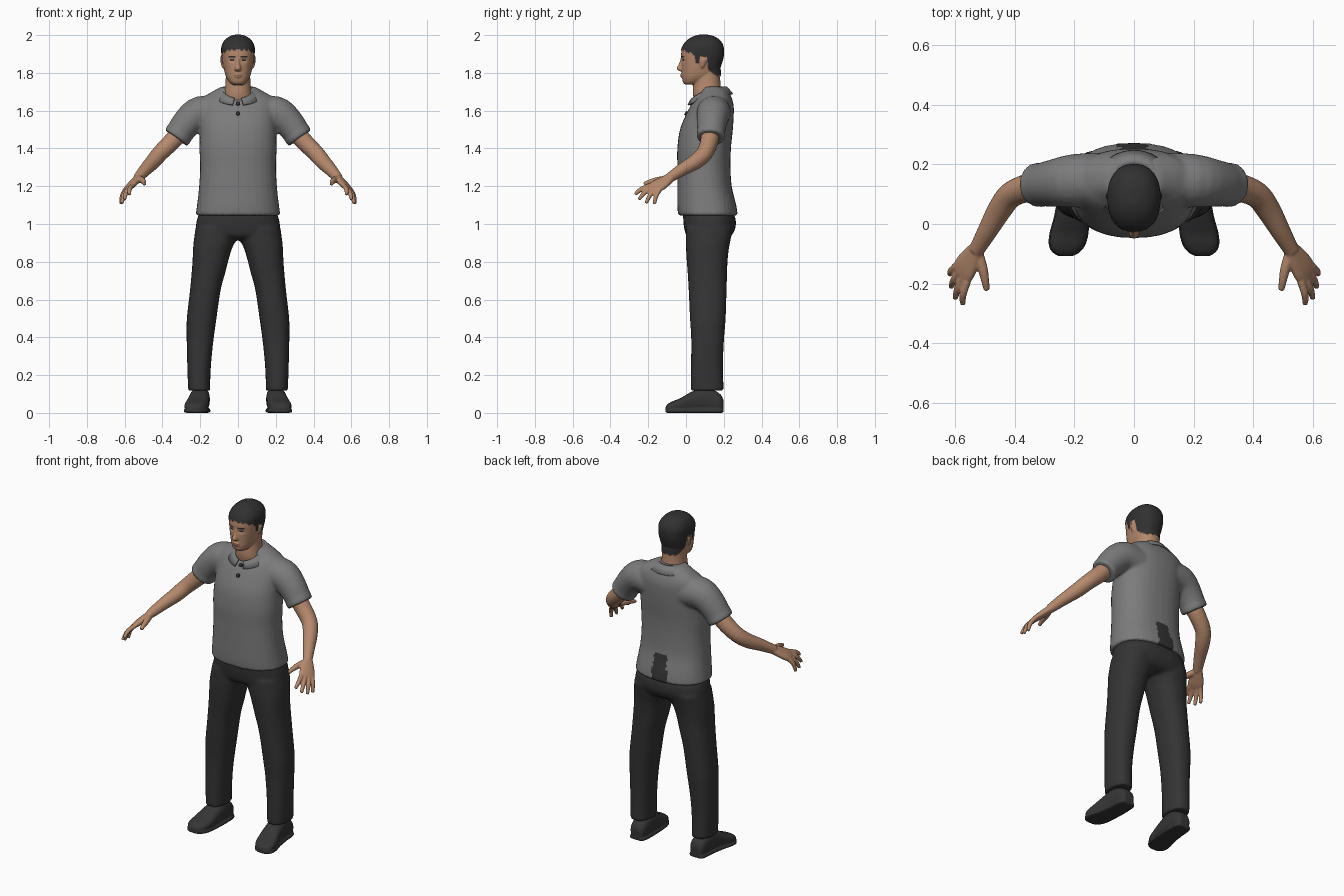
import bpy, bmesh, math
from mathutils import Vector

if "Cube" in bpy.data.objects:
    bpy.data.objects.remove(bpy.data.objects["Cube"])


def material(name, r, g, b):
    m = bpy.data.materials.new(name)
    m.diffuse_color = (r, g, b, 1)
    m.use_nodes = True
    m.node_tree.nodes["Principled BSDF"].inputs["Base Color"].default_value = m.diffuse_color
    return m


SKIN = material("skin", 0.46, 0.25, 0.15)
LIP = material("lip", 0.27, 0.13, 0.085)
HAIR = material("hair_black", 0.03, 0.03, 0.031)
SHIRT = material("shirt_grey", 0.2, 0.2, 0.2)
PANTS = material("trouser_charcoal", 0.034, 0.034, 0.036)
SHOE = material("shoe_black", 0.036, 0.036, 0.037)


def refine(rows, k=4):
    """Smooth interpolation between rows of numbers."""
    out = []
    for i in range(len(rows) - 1):
        p0, p1 = rows[max(i - 1, 0)], rows[i]
        p2, p3 = rows[i + 1], rows[min(i + 2, len(rows) - 1)]
        for s in range(k):
            t = s / k
            out.append([b + 0.5 * t * (c - a + t * (2 * a - 5 * b + 4 * c - d + t * (3 * (b - c) + d - a)))
                        for a, b, c, d in zip(p0, p1, p2, p3)])
    return out + [list(rows[-1])]


def loft(rings, power=2.0, n=32):
    """Closed skin over rings of (centre, half axis u, half axis v)."""
    verts, faces = [], []
    for c, u, v in rings:
        for i in range(n):
            a = math.tau * i / n
            ca, sa = math.cos(a), math.sin(a)
            verts.append(c + u * math.copysign(abs(ca) ** (2 / power), ca)
                         + v * math.copysign(abs(sa) ** (2 / power), sa))
    for r in range(len(rings) - 1):
        for i in range(n):
            j = (i + 1) % n
            faces.append((r * n + i, r * n + j, r * n + n + j, r * n + n + i))
    last = (len(rings) - 1) * n
    faces += [tuple(reversed(range(n))), tuple(range(last, last + n))]
    return verts, faces


def stack(rows, power=2.3):
    """Horizontal slices: z, front y, back y, min x, max x."""
    return loft([(Vector(((a + b) / 2, (f + k) / 2, z)), Vector(((b - a) / 2, 0, 0)),
                  Vector((0, (k - f) / 2, 0))) for z, f, k, a, b in refine(rows)], power)


def tube(rows):
    """Round tube: x, y, z, radius."""
    rows = refine(rows)
    pts = [Vector(r[:3]) for r in rows]
    rings = []
    for i, p in enumerate(pts):
        t = (pts[min(i + 1, len(pts) - 1)] - pts[max(i - 1, 0)]).normalized()
        u = t.cross(Vector((0, 0, 1))).normalized()
        rings.append((p, u * rows[i][3], u.cross(t) * rows[i][3]))
    return loft(rings, 2.0, 20)


def mirrored(part):
    return [Vector((-v.x, v.y, v.z)) for v in part[0]], [tuple(reversed(f)) for f in part[1]]


def both(part):
    return [part, mirrored(part)]


def bake(ob):
    """Apply modifiers and shade smooth."""
    dg = bpy.context.evaluated_depsgraph_get()
    me = bpy.data.meshes.new_from_object(ob.evaluated_get(dg))
    ob.modifiers.clear()
    ob.data = me
    me.polygons.foreach_set("use_smooth", [True] * len(me.polygons))
    return ob


def fuse(name, parts, voxel, mats, smooth=5):
    """Weld overlapping closed parts into one smooth skin."""
    verts, faces = [], []
    for pv, pf in parts:
        o = len(verts)
        verts += pv
        faces += [tuple(i + o for i in f) for f in pf]
    me = bpy.data.meshes.new(name)
    me.from_pydata(verts, [], faces)
    ob = bpy.data.objects.new(name, me)
    bpy.context.collection.objects.link(ob)
    rm = ob.modifiers.new("weld", "REMESH")
    rm.mode, rm.voxel_size = "VOXEL", voxel
    sm = ob.modifiers.new("soften", "SMOOTH")
    sm.factor, sm.iterations = 0.5, smooth
    bake(ob)
    ob.data.materials.clear()
    for m in mats:
        ob.data.materials.append(m)
    ob.data.polygons.foreach_set("material_index", [0] * len(ob.data.polygons))
    return ob


# Shirt: torso, sleeves and cuffs
torso = stack([(1.045, -.042, .274, -.225, .225), (1.1, -.046, .266, -.217, .217),
               (1.2, -.046, .242, -.206, .206), (1.3, -.046, .236, -.201, .201),
               (1.4, -.046, .238, -.204, .204), (1.5, -.032, .248, -.202, .202),
               (1.58, .0, .253, -.202, .202), (1.63, .027, .252, -.202, .202),
               (1.665, .05, .243, -.19, .19), (1.69, .07, .232, -.155, .155),
               (1.71, .08, .22, -.12, .12), (1.727, .088, .2, -.09, .09)])
sleeve = tube([(.1, .15, 1.58, .09), (.2, .145, 1.587, .09), (.27, .137, 1.535, .08), (.327, .13, 1.456, .07)])
cuff = tube([(.311, .132, 1.479, .076), (.328, .13, 1.455, .074)])
shirt = fuse("shirt", [torso] + both(sleeve) + both(cuff), .009, [SHIRT, PANTS], 4)
# Trouser seat showing through at the lower back
for p in shirt.data.polygons:
    c = p.center
    if c.y > .15 and c.z < 1.2 and -.045 - (.015 if c.z < 1.12 else 0) < c.x < .045:
        p.material_index = 1

# Collar: open folded band around the neck
bm = bmesh.new()
N, grid = 40, []
for i in range(N + 1):
    a = .22 + (math.tau - .44) * i / N
    f = (1 + math.cos(a)) / 2
    s, c = math.sin(a), -math.cos(a)
    grid.append([bm.verts.new((.08 * s, .115 + .085 * c, 1.728 - .062 * f ** 2)),
                 bm.verts.new((.094 * s, .12 + .098 * c, 1.727 - .068 * f ** 2)),
                 bm.verts.new((.13 * s, .127 + .122 * c, 1.69 - .06 * f ** 2))])
for g, h in zip(grid, grid[1:]):
    for k in range(2):
        bm.faces.new((g[k], h[k], h[k + 1], g[k + 1]))
bmesh.ops.recalc_face_normals(bm, faces=bm.faces)
me = bpy.data.meshes.new("collar")
bm.to_mesh(me)
bm.free()
collar = bpy.data.objects.new("collar", me)
bpy.context.collection.objects.link(collar)
collar.modifiers.new("thickness", "SOLIDIFY").thickness = .007
bake(collar).data.materials.append(SHIRT)

# Shirt buttons
for z in (1.638, 1.586):
    y = min(v.co.y for v in shirt.data.vertices if abs(v.co.x) < .012 and abs(v.co.z - z) < .01)
    bpy.ops.mesh.primitive_cylinder_add(vertices=12, radius=.011, depth=.009, location=(0, y, z),
                                        rotation=(math.radians(65), 0, 0))
    bpy.context.object.name = "button"
    bpy.context.object.data.materials.append(HAIR)

# Trousers
hips = stack([(.915, .05, .2, -.16, .16), (.935, .005, .238, -.226, .226), (.98, -.01, .262, -.224, .224),
              (1.03, -.015, .262, -.216, .216), (1.07, -.015, .245, -.195, .195)], 2.4)
leg = stack([(.118, .024, .2, .147, .264), (.2, .025, .197, .146, .267), (.3, .027, .197, .139, .27),
             (.4, .027, .202, .128, .272), (.5, .021, .21, .114, .271), (.65, .014, .215, .092, .254),
             (.75, .008, .218, .065, .245), (.8, .004, .22, .053, .241), (.87, 0, .227, .032, .238),
             (.92, 0, .237, .01, .233), (.98, 0, .25, .01, .222)], 2.3)
fuse("trousers", [hips] + both(leg), .01, [PANTS], 4)

# Shoes: upper and sole lofted from heel to toe (y, centre x, half width, top z)
last = refine([(.198, .2, .03, .07), (.175, .2, .046, .105), (.1, .201, .052, .135), (.03, .208, .056, .112),
               (-.03, .218, .062, .078), (-.07, .225, .058, .062), (-.095, .228, .042, .048),
               (-.108, .229, .02, .034)])
upper = loft([(Vector((x, y, h / 2 + .003)), Vector((w, 0, 0)), Vector((0, 0, h / 2 - .003)))
              for y, x, w, h in last], 2.5)
sole = loft([(Vector((x, y, .011)), Vector((w + .004, 0, 0)), Vector((0, 0, .011)))
             for y, x, w, h in last], 5)
for name, m in (("left_shoe", lambda p: p), ("right_shoe", mirrored)):
    fuse(name, [m(upper), m(sole)], .006, [SHOE], 2)

# Arms with hands
arm = tube([(.27, .13, 1.53, .05), (.34, .125, 1.447, .048), (.41, .1, 1.377, .044),
            (.45, .05, 1.33, .041), (.49, -.02, 1.288, .034), (.53, -.09, 1.243, .026)])
across = Vector((-.045, -.07, .025)).normalized()
wrist, knuckle = Vector((.522, -.078, 1.25)), Vector((.578, -.165, 1.192))
flat = across.cross(knuckle - wrist).normalized()
palm = loft([(wrist.lerp(knuckle, t), across * w, flat * h)
             for t, w, h in refine([(0, .025, .021), (.4, .038, .02), (.8, .046, .018), (1.08, .043, .013)])], 2.4)
limb = [arm, palm, tube([(.525, -.095, 1.24, .018), (.508, -.15, 1.232, .017),
                         (.499, -.195, 1.222, .013), (.495, -.222, 1.211, .01)])]
tips = [(.575, -.27, 1.157), (.6, -.25, 1.13), (.614, -.212, 1.11), (.619, -.168, 1.106)]
for s, tip in zip((.034, .012, -.011, -.032), tips):
    base, tip = knuckle + across * s, Vector(tip)
    mid = base.lerp(tip, .5) + Vector((.006, -.004, .006))
    limb.append(tube([(*base, .0135), (*mid, .0125), (*tip, .009)]))
fuse("left_arm", limb, .0045, [SKIN], 3)
fuse("right_arm", [mirrored(p) for p in limb], .0045, [SKIN], 3)

# Head: neck, skull, nose, lips and ears
neck = stack([(1.6, .06, .2, -.08, .08), (1.66, .042, .195, -.08, .08), (1.7, .036, .187, -.072, .072),
              (1.75, .04, .182, -.066, .066), (1.82, .05, .18, -.064, .064)], 2.1)
skull = stack([(1.738, -.004, .05, -.028, .028), (1.75, -.016, .09, -.044, .044),
               (1.775, -.021, .135, -.061, .061), (1.8, -.022, .165, -.07, .07), (1.84, -.024, .183, -.078, .078),
               (1.88, -.026, .195, -.083, .083), (1.91, -.025, .198, -.085, .085), (1.94, -.016, .195, -.084, .084),
               (1.968, .005, .18, -.07, .07), (1.988, .035, .152, -.047, .047), (1.998, .065, .12, -.02, .02)], 2.3)
nose = stack([(1.808, -.028, 0, -.012, .012), (1.815, -.044, 0, -.018, .018), (1.824, -.05, 0, -.017, .017),
              (1.85, -.037, 0, -.011, .011), (1.878, -.028, 0, -.008, .008)], 2)
lips = stack([(1.772, -.022, 0, -.012, .012), (1.78, -.029, 0, -.021, .021), (1.787, -.027, 0, -.024, .024),
              (1.793, -.03, 0, -.02, .02), (1.8, -.023, 0, -.01, .01)], 2)
ear = stack([(1.825, .078, .09, .07, .082), (1.84, .075, .1, .07, .089), (1.87, .074, .112, .07, .094),
             (1.886, .082, .106, .07, .089)], 2)
head = fuse("head", [neck, skull, nose, lips] + both(ear), .004, [SKIN, HAIR, LIP], 4)
# Eye sockets
for v in head.data.vertices:
    if v.co.y < .05:
        d = ((abs(v.co.x) - .031) / .016) ** 2 + ((v.co.z - 1.866) / .01) ** 2
        v.co.y += .007 * math.exp(-d)

LINE = [(-.1, 1.925), (-.01, 1.92), (.03, 1.905), (.045, 1.89), (.053, 1.85), (.072, 1.848), (.076, 1.888),
        (.108, 1.886), (.116, 1.825), (.15, 1.788), (.3, 1.775)]


def hairline(y):
    for (a, za), (b, zb) in zip(LINE, LINE[1:]):
        if y <= b:
            return za + (zb - za) * (y - a) / (b - a)
    return LINE[-1][1]


# Hair cap, eyebrows, eyes and mouth
hair_verts = set()
for p in head.data.polygons:
    x, y, z = abs(p.center.x), p.center.y, p.center.z
    if z > hairline(y) + .004 * math.sin(x * 260):
        p.material_index = 1
        hair_verts.update(p.vertices)
    elif y < .03:
        if .014 < x < .05 and abs(z - 1.886 - .06 * (x - .03)) < .004:
            p.material_index = 1
        elif .021 < x < .041 and abs(z - 1.867) < .004:
            p.material_index = 1
        elif x < .022 and abs(z - 1.787) < .003:
            p.material_index = 2
normals = {i: head.data.vertices[i].normal.copy() for i in hair_verts}
for i, nrm in normals.items():
    head.data.vertices[i].co += nrm * .004
